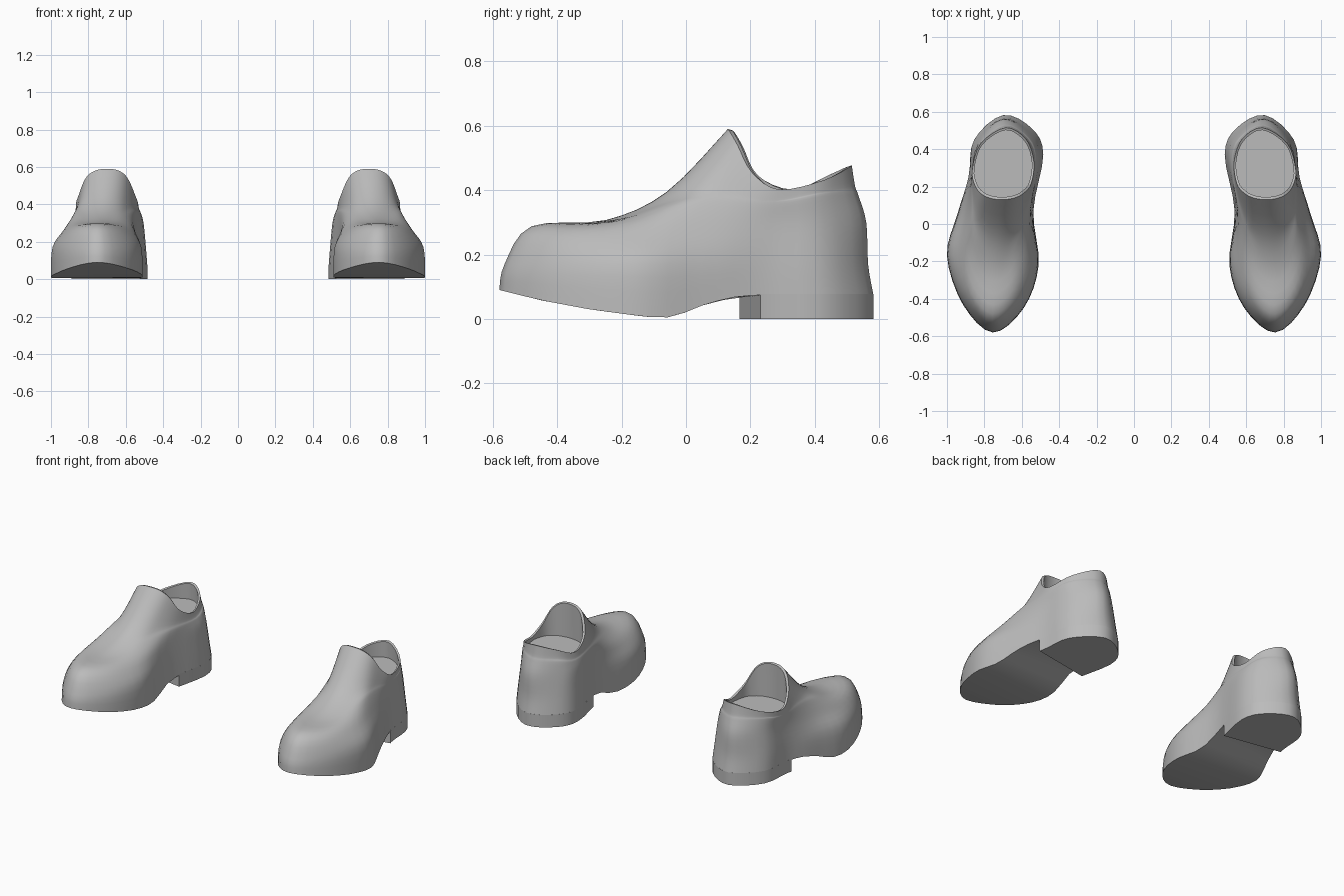
import bpy, bmesh, math
from mathutils import Vector

if "Cube" in bpy.data.objects:
    bpy.data.objects.remove(bpy.data.objects["Cube"], do_unlink=True)

grey = bpy.data.materials.new("plain grey")
grey.use_nodes = True
GREY = (0.5, 0.5, 0.5, 1)
grey.diffuse_color = GREY
grey.node_tree.nodes["Principled BSDF"].inputs["Base Color"].default_value = GREY

# Outlines run toe -> outer side -> heel back -> inner side
SOLE = [(.755, -.58), (.915, -.43), (1.0, -.17), (.945, .05), (.885, .25), (.855, .45),
        (.70, .582), (.545, .51), (.485, .37), (.538, .07), (.51, -.22), (.59, -.45)]
SHOULDER = [(.755, -.48, .288), (.87, -.37, .275), (.93, -.15, .265), (.90, .06, .28),
            (.868, .26, .29), (.838, .43, .30), (.70, .56, .30), (.555, .475, .30),
            (.505, .35, .30), (.55, .08, .28), (.56, -.19, .255), (.64, -.39, .275)]
INSTEP = [(.74, -.25, .307), (.82, -.20, .312), (.87, -.06, .345), (.87, .09, .365),
          (.867, .27, .355), (.835, .42, .38), (.695, .535, .385), (.56, .46, .38),
          (.52, .34, .355), (.55, .12, .355), (.605, -.07, .335), (.665, -.20, .312)]
RIM = [(.70, .13, .59), (.765, .137, .58), (.815, .16, .54), (.85, .205, .455),
       (.865, .29, .402), (.82, .43, .432), (.685, .515, .477), (.575, .45, .45),
       (.535, .33, .402), (.55, .215, .45), (.59, .165, .54), (.637, .14, .58)]
# Underside height along the length
UNDERSIDE = [(-.58, .09), (-.45, .058), (-.3, .03), (-.12, .006), (-.04, .005),
             (.07, .05), (.16, .07), (.23, .075), (.6, .075)]
SUB = 4


def underside(y):
    for (y0, z0), (y1, z1) in zip(UNDERSIDE, UNDERSIDE[1:]):
        if y <= y1:
            return z0 + (z1 - z0) * max(0, y - y0) / (y1 - y0)
    return UNDERSIDE[-1][1]


def catmull(a, b, c, d, t):
    return 0.5 * (2 * b + (c - a) * t + (2 * a - 5 * b + 4 * c - d) * t * t
                  + (3 * b - a - 3 * c + d) * t ** 3)


def smooth_loop(points):
    p = [Vector(q) for q in points]
    n = len(p)
    return [catmull(p[i - 1], p[i], p[(i + 1) % n], p[(i + 2) % n], s / SUB)
            for i in range(n) for s in range(SUB)]


def finish(name, bm):
    bmesh.ops.recalc_face_normals(bm, faces=bm.faces)
    mesh = bpy.data.meshes.new(name)
    bm.to_mesh(mesh)
    bm.free()
    mesh.materials.append(grey)
    obj = bpy.data.objects.new(name, mesh)
    bpy.context.collection.objects.link(obj)
    mirror = obj.modifiers.new("other foot", 'MIRROR')
    mirror.use_mirror_merge = False
    bpy.ops.object.select_all(action='DESELECT')
    obj.select_set(True)
    bpy.context.view_layer.objects.active = obj
    bpy.ops.object.shade_smooth_by_angle(angle=math.radians(38))
    return obj


# Control loops from the sole edge to the collar
flat = smooth_loop([(x, y, 0) for x, y in SOLE])
sole = [Vector((p.x, p.y, underside(p.y))) for p in flat]
wall = [Vector((.73 + (p.x - .73) * .97, p.y * .972, .17)) for p in flat]
shoulder, instep, rim = (smooth_loop(r) for r in (SHOULDER, INSTEP, RIM))
ankle = [(a + b) / 2 - Vector((0, 0, .19 * max(0, b.z - a.z))) for a, b in zip(instep, rim)]
levels = [sole, wall, shoulder, instep, ankle, rim]
N = len(sole)

rings = []
last = len(levels) - 1
for k in range(last):
    a, b, c, d = levels[max(k - 1, 0)], levels[k], levels[k + 1], levels[min(k + 2, last)]
    for s in range(SUB):
        rings.append([catmull(a[i], b[i], c[i], d[i], s / SUB) for i in range(N)])
rings.append(rim)

# Collar thickness, lining and insole edge
centre = Vector((.70, .33, 0))


def inset(p, f, z):
    return Vector((centre.x + (p.x - centre.x) * f, centre.y + (p.y - centre.y) * f, z))


INSOLE_Z = .372
rings.append([inset(p, .93, p.z - .004) for p in rim])
rings.append([inset(p, .95, INSOLE_Z) for p in rim])

# Shoe body: skinned loops, closed underneath and by the insole
bm = bmesh.new()
verts = [[bm.verts.new(p) for p in ring] for ring in rings]
for low, high in zip(verts, verts[1:]):
    for i in range(N):
        j = (i + 1) % N
        bm.faces.new((low[i], low[j], high[j], high[i]))
bm.faces.new(verts[-1])
bottom = verts[0]
for i in range(N // 2):
    quad = [bottom[i], bottom[i + 1], bottom[(N - i - 1) % N], bottom[(N - i) % N]]
    bm.faces.new(list(dict.fromkeys(quad)))
finish("shoe_body", bm)

# Heel block: sole outline extruded and cut along the slanted front of the heel
bm = bmesh.new()
base = bm.faces.new([bm.verts.new(p) for p in flat])
up = bmesh.ops.extrude_face_region(bm, geom=[base])
bmesh.ops.translate(bm, vec=(0, 0, .078),
                    verts=[v for v in up["geom"] if isinstance(v, bmesh.types.BMVert)])
cut = Vector((.52, .165, 0))
along = Vector((.885, .23, 0)) - cut
geom = bm.verts[:] + bm.edges[:] + bm.faces[:]
res = bmesh.ops.bisect_plane(bm, geom=geom, plane_co=cut, clear_inner=True,
                             plane_no=Vector((-along.y, along.x, 0)))
edges = [e for e in bm.edges if e.is_boundary]
bmesh.ops.holes_fill(bm, edges=edges)
finish("heel_block", bm)
